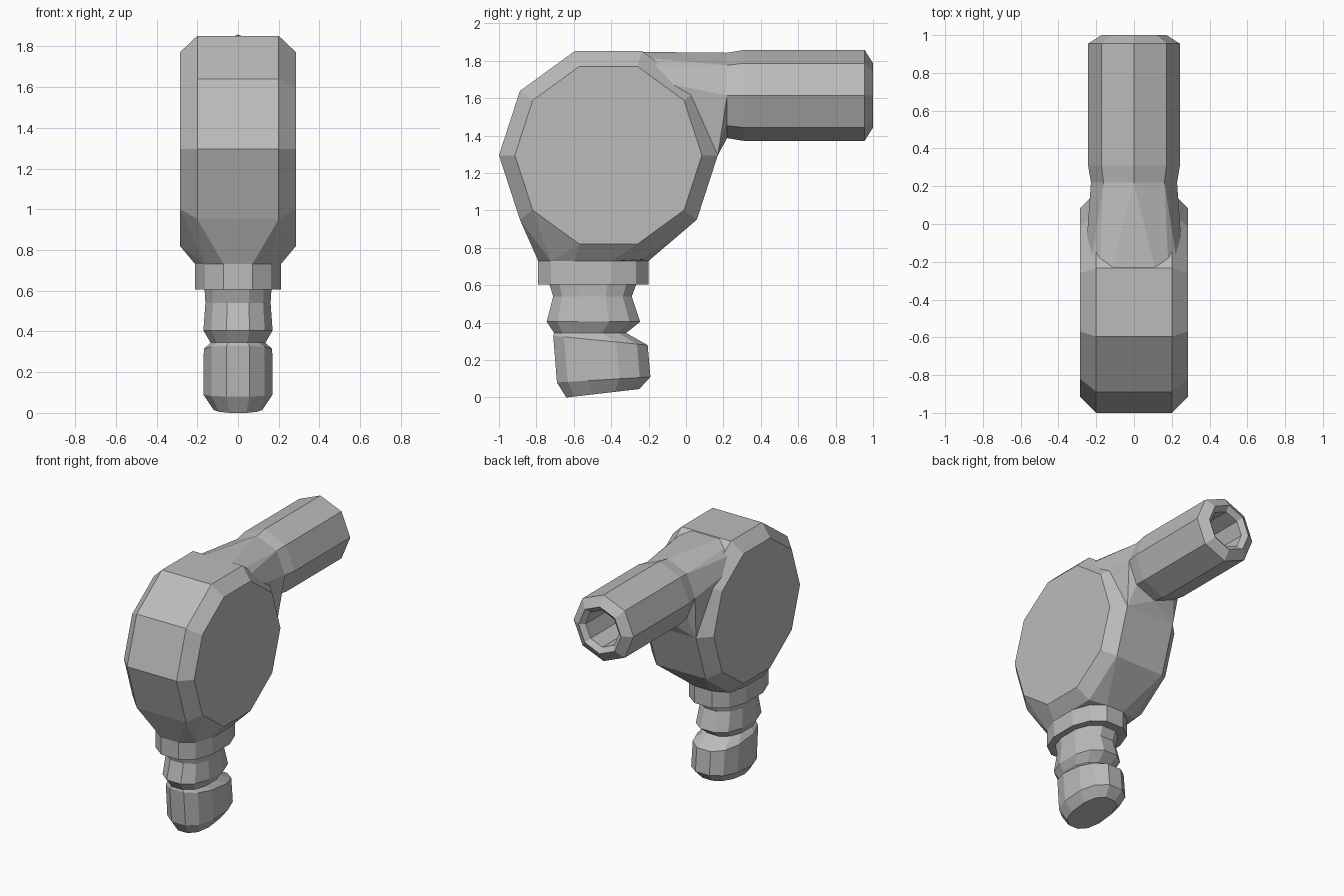
import bpy, bmesh
from math import cos, sin, pi, radians, copysign

old = bpy.data.objects.get("Cube")
if old:
    bpy.data.objects.remove(old, do_unlink=True)

grey = bpy.data.materials.new("mid grey")
grey.use_nodes = True
grey.diffuse_color = (0.5, 0.5, 0.5, 1)
grey.node_tree.nodes["Principled BSDF"].inputs["Base Color"].default_value = (0.5, 0.5, 0.5, 1)


def finish(name, bm):
    bmesh.ops.recalc_face_normals(bm, faces=bm.faces)
    mesh = bpy.data.meshes.new(name)
    bm.to_mesh(mesh)
    bm.free()
    mesh.materials.append(grey)
    ob = bpy.data.objects.new(name, mesh)
    bpy.context.collection.objects.link(ob)
    return ob


def hull(name, points):
    bm = bmesh.new()
    for p in points:
        bm.verts.new(p)
    res = bmesh.ops.convex_hull(bm, input=bm.verts)
    loose = [v for v in bm.verts if not v.link_faces]
    bmesh.ops.delete(bm, geom=loose, context='VERTS')
    bmesh.ops.dissolve_limit(bm, angle_limit=radians(1), verts=bm.verts, edges=bm.edges)
    return finish(name, bm)


def loft(name, rings):
    bm = bmesh.new()
    loops = [[bm.verts.new(p) for p in ring] for ring in rings]
    n = len(loops[0])
    for a, b in zip(loops, loops[1:]):
        for i in range(n):
            j = (i + 1) % n
            bm.faces.new((a[i], a[j], b[j], b[i]))
    bm.faces.new(loops[0])
    bm.faces.new(loops[-1])
    return finish(name, bm)


def oval(front, back, half_x, z_front, z_back, n=12, power=2.4):
    """Rounded ring across x and y whose height may tilt from front to back."""
    pts = []
    for i in range(n):
        a = 2 * pi * (i + 0.5) / n
        c, s = cos(a) / cos(pi / n), sin(a) / cos(pi / n)
        c = copysign(min(abs(c), 1) ** (2 / power), c)
        s = copysign(min(abs(s), 1) ** (2 / power), s)
        t = (s + 1) / 2
        pts.append((half_x * c, front + (back - front) * t, z_front + (z_back - z_front) * t))
    return pts


def pipe_ring(y, r, z=1.615):
    return [(r * sin(i * pi / 4), y, z + r * cos(i * pi / 4)) for i in range(8)]


def decagon(x, r):
    return [(x, -0.415 + r * cos(i * pi / 5), 1.295 + r * sin(i * pi / 5)) for i in range(10)]


# Ten-sided drum with chamfered rims, tapering down onto the collar
rims = {s: decagon(0.2 * s, 0.585) for s in (-1, 1)}
sides = {s: decagon(0.285 * s, 0.5) for s in (-1, 1)}
collar_top = oval(-0.79, -0.2, 0.21, 0.73, 0.73)
hull("drum_body", rims[-1] + rims[1] + sides[-1] + sides[1] + collar_top)

# Wedge that blends the top of the drum into the pipe
blend = pipe_ring(0.22, 0.228)
for s in (-1, 1):
    blend += [rims[s][i] for i in (0, 3, 4)] + [sides[s][3]]
hull("pipe_shoulder", blend)

# Octagonal pipe with chamfered mouth and deep bore
loft("outlet_pipe", [pipe_ring(y, r) for y, r in (
    (0.2, 0.225), (0.31, 0.243), (0.955, 0.243), (1.0, 0.172), (0.97, 0.135), (0.5, 0.135))])

# Collar under the drum
loft("collar", [oval(-0.79, -0.2, 0.21, z, z) for z in (0.605, 0.73)])

# Waisted stem ending in a tilted plug
loft("stem_plug", [oval(*ring) for ring in (
    (-0.735, -0.26, 0.165, 0.62, 0.62),
    (-0.71, -0.29, 0.16, 0.54, 0.54),
    (-0.745, -0.245, 0.17, 0.405, 0.405),
    (-0.705, -0.32, 0.135, 0.345, 0.345),
    (-0.71, -0.205, 0.168, 0.33, 0.28),
    (-0.69, -0.19, 0.17, 0.08, 0.11),
    (-0.64, -0.25, 0.12, 0.0, 0.045))])
